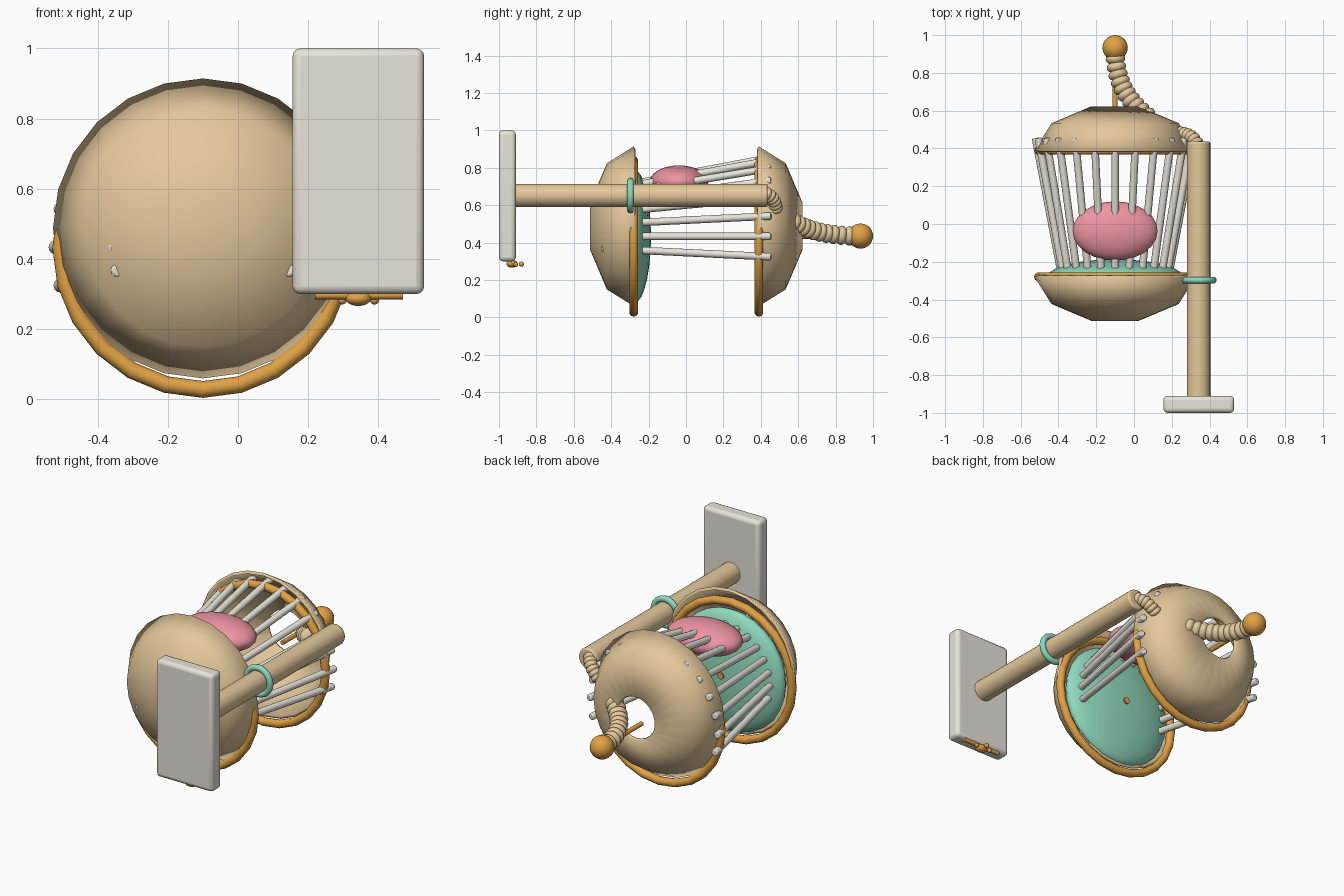
import bpy, math
from mathutils import Vector

if "Cube" in bpy.data.objects:
    bpy.data.objects.remove(bpy.data.objects["Cube"])

def mat(name, c):
    m = bpy.data.materials.new(name)
    m.diffuse_color = (*c, 1)
    m.use_nodes = True
    m.node_tree.nodes["Principled BSDF"].inputs["Base Color"].default_value = m.diffuse_color
    return m

TAN = mat("tan", (0.78, 0.58, 0.33))
ORANGE = mat("orange", (0.75, 0.36, 0.06))
TEAL = mat("teal", (0.28, 0.70, 0.52))
PINK = mat("pink", (0.86, 0.30, 0.36))
CREAM = mat("cream", (0.80, 0.77, 0.69))

def finish(name, m):
    o = bpy.context.object
    o.name = name
    o.data.materials.append(m)
    bpy.ops.object.shade_smooth_by_angle(angle=math.radians(50))
    return o

def ball(name, loc, scale, m, axis=(0, 0, 1), seg=24, rings=14):
    bpy.ops.mesh.primitive_uv_sphere_add(segments=seg, ring_count=rings, radius=1, location=loc,
        rotation=Vector(axis).to_track_quat('Z', 'Y').to_euler())
    bpy.context.object.scale = scale
    return finish(name, m)

def rod(name, a, b, r, m, seg=16):
    a, b = Vector(a), Vector(b)
    bpy.ops.mesh.primitive_cylinder_add(vertices=seg, radius=r, depth=(b - a).length,
        location=(a + b) / 2, rotation=(b - a).to_track_quat('Z', 'Y').to_euler())
    return finish(name, m)

def ring(name, loc, R, r, m, seg=24):
    bpy.ops.mesh.primitive_torus_add(major_segments=seg, minor_segments=10, major_radius=R,
        minor_radius=r, location=loc, rotation=(math.pi / 2, 0, 0))
    return finish(name, m)

def bevel(o, w, n=3):
    b = o.modifiers.new("bevel", 'BEVEL')
    b.width, b.segments = w, n
    b.limit_method = 'ANGLE'

def dome(name, y, side, hole):
    # shell turned around the y axis, rim at y, bulging to side
    prof = [(0.412, -0.01), (0.325, 0.13), (0.122, 0.215)]
    n = 24
    verts, faces = [], []
    for r, d in prof:
        for i in range(n):
            t = 2 * math.pi * i / n
            verts.append((CX + r * math.cos(t), y + side * d, DZ + r * math.sin(t)))
    for k in range(len(prof) - 1):
        for i in range(n):
            j = (i + 1) % n
            f = (k * n + i, k * n + j, (k + 1) * n + j, (k + 1) * n + i)
            faces.append(f if side > 0 else f[::-1])
    if not hole:
        f = tuple(range(2 * n, 3 * n))
        faces.append(f if side > 0 else f[::-1])
    me = bpy.data.meshes.new(name)
    me.from_pydata(verts, [], faces)
    o = bpy.data.objects.new(name, me)
    bpy.context.collection.objects.link(o)
    bpy.ops.object.select_all(action='DESELECT')
    bpy.context.view_layer.objects.active = o
    o.select_set(True)
    finish(name, TAN)
    s = o.modifiers.new("shell", 'SOLIDIFY')
    s.thickness, s.offset = 0.018, -1
    return o

def ribbed_tube(name, pts, r, count):
    # overlapping flattened beads along a bezier
    p = [Vector(q) for q in pts]
    for i in range(count):
        t = i / (count - 1)
        u = 1 - t
        c = u**3 * p[0] + 3*u*u*t * p[1] + 3*u*t*t * p[2] + t**3 * p[3]
        d = 3*u*u * (p[1]-p[0]) + 6*u*t * (p[2]-p[1]) + 3*t*t * (p[3]-p[2])
        ball(f"{name}_{i}", c, (r, r, r * 0.62), TAN, d, 16, 10)

CX, DZ, AZ = -0.10, 0.487, 0.433   # axis x, dome height, cage height

# body shells, rims and inner disk
dome("front_dome", -0.28, -1, False)
dome("back_dome", 0.39, 1, True)
ring("front_rim", (CX, -0.28, AZ), 0.405, 0.024, ORANGE)
ring("back_rim", (CX, 0.39, AZ), 0.405, 0.024, ORANGE)
ball("inner_disk", (CX, -0.28, AZ), (0.36, 0.093, 0.36), TEAL)
rod("disk_pin", (CX, -0.3, AZ), (CX, -0.18, AZ), 0.02, ORANGE)
ball("cushion", (CX, -0.037, 0.725), (0.225, 0.157, 0.088), PINK)

# fan of cage bars, wider at the back
for i in range(15):
    a = math.radians(-15 + 15 * i)
    p = [(CX + (0.335 + 0.19 * y) * math.cos(a), y, AZ + (0.335 + 0.19 * y) * math.sin(a))
         for y in (-0.45, 0.455)]
    bevel(rod(f"cage_bar_{i}", p[0], p[1], 0.02, CREAM, 12), 0.006, 2)

# wall plate, arm and arm collar
bpy.ops.mesh.primitive_cube_add(size=1, location=(0.343, -0.955, 0.65))
plate = bpy.context.object
plate.scale = (0.375, 0.09, 0.70)
bpy.ops.object.transform_apply(location=False, rotation=False, scale=True)
bevel(finish("plate", CREAM), 0.022)
bevel(rod("arm", (0.342, -0.92, 0.652), (0.342, 0.437, 0.652), 0.062, TAN, 24), 0.01, 2)
ring("arm_collar", (0.342, -0.297, 0.652), 0.078, 0.018, TEAL)

# ribbed elbow and tail with end ball
ribbed_tube("elbow", [(0.33, 0.43, 0.66), (0.30, 0.48, 0.64), (0.26, 0.48, 0.59), (0.20, 0.48, 0.55)], 0.038, 8)
ribbed_tube("tail", [(0.07, 0.57, 0.51), (-0.04, 0.66, 0.46), (-0.10, 0.76, 0.44), (-0.10, 0.92, 0.433)], 0.052, 11)
ball("tail_ball", (CX, 0.933, 0.435), (0.067,) * 3, ORANGE)
rod("tail_pin", (CX, 0.56, AZ), (CX, 0.92, AZ), 0.013, ORANGE)

# small trim under the plate
rod("trim_bar", (0.22, -0.925, 0.297), (0.47, -0.925, 0.297), 0.012, ORANGE)
ball("trim_knob", (0.343, -0.93, 0.287), (0.036, 0.03, 0.021), ORANGE)
for s in (-1, 1):
    ball("trim_bead", (0.343 + s * 0.046, -0.91, 0.283), (0.013,) * 3, ORANGE, seg=12, rings=8)
ball("trim_bead_back", (0.343, -0.88, 0.285), (0.014,) * 3, ORANGE, seg=12, rings=8)
